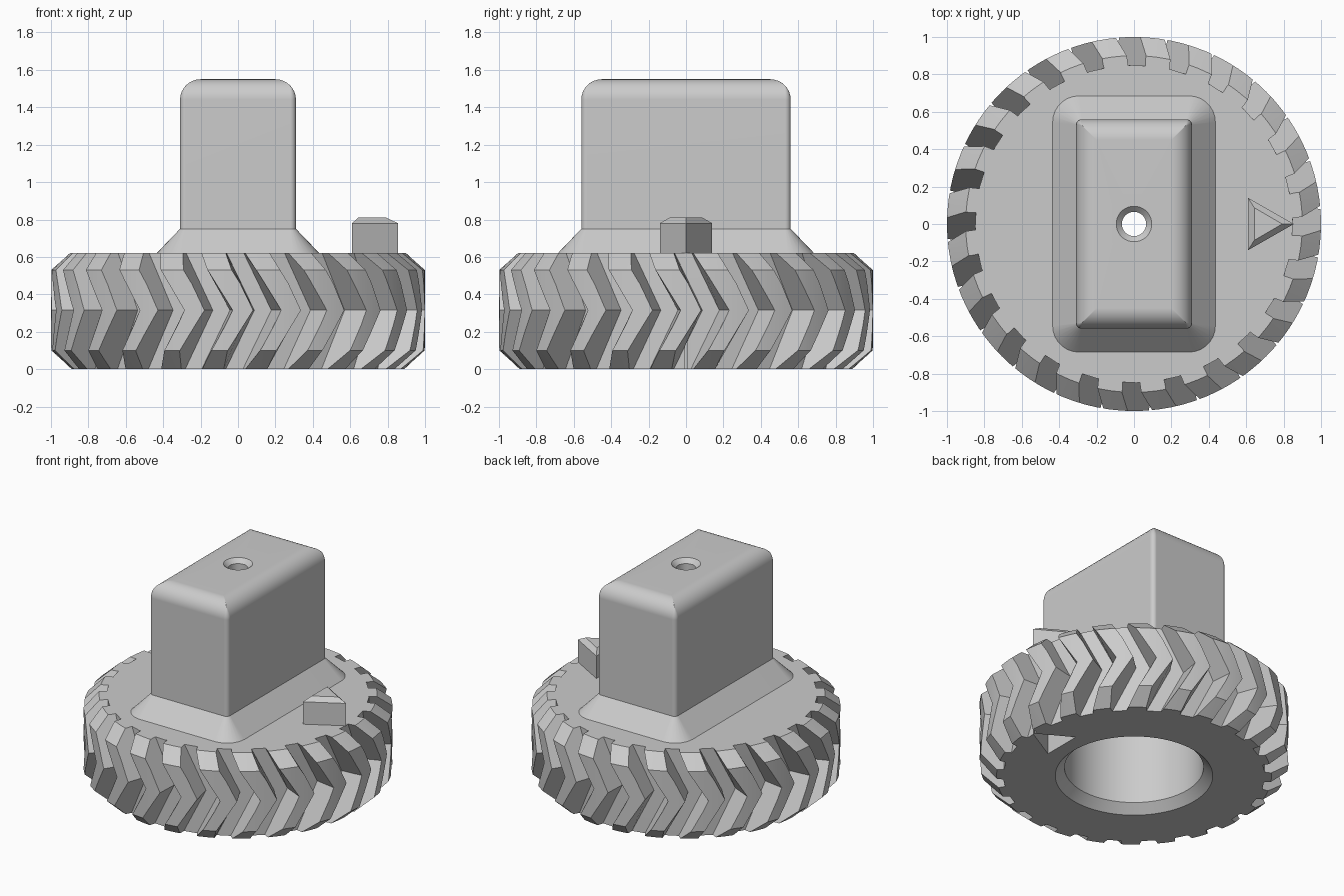
import bpy, bmesh
from math import sin, cos, pi, radians

cube = bpy.data.objects.get("Cube")
if cube:
    bpy.data.objects.remove(cube, do_unlink=True)

grey = bpy.data.materials.new("plain_grey")
grey.use_nodes = True
COLOUR = (0.6, 0.6, 0.6, 1)
grey.diffuse_color = COLOUR
grey.node_tree.nodes["Principled BSDF"].inputs["Base Color"].default_value = COLOUR


def make_object(name, bm):
    bmesh.ops.recalc_face_normals(bm, faces=bm.faces)
    mesh = bpy.data.meshes.new(name)
    bm.to_mesh(mesh)
    bm.free()
    mesh.materials.append(grey)
    obj = bpy.data.objects.new(name, mesh)
    bpy.context.collection.objects.link(obj)
    return obj


def loft(bm, rings, loop=False):
    """Skin equal-length rings; join last to first, or cap both ends."""
    rows = [[bm.verts.new(p) for p in ring] for ring in rings]
    n = len(rows[0])
    pairs = list(zip(rows, rows[1:])) + ([(rows[-1], rows[0])] if loop else [])
    for a, b in pairs:
        for i in range(n):
            j = (i + 1) % n
            bm.faces.new((a[i], a[j], b[j], b[i]))
    if not loop:
        bm.faces.new(rows[0])
        bm.faces.new(rows[-1])


def polar(r, degrees, z):
    return (r * cos(radians(degrees)), r * sin(radians(degrees)), z)


def circle(r, z, n, offset=0.0):
    return [polar(r, 360 * (i + offset) / n, z) for i in range(n)]


def rounded_rect(hx, hy, r, z, k):
    ring = []
    for c, (sx, sy) in enumerate(((1, 1), (-1, 1), (-1, -1), (1, -1))):
        for j in range(k):
            a = pi / 2 * (c + j / (k - 1))
            ring.append((sx * (hx - r) + r * cos(a), sy * (hy - r) + r * sin(a), z))
    return ring


def triangle(inset, z):
    x0, x1, y = 0.61 + inset, 0.855 - 1.9 * inset, 0.14 - 1.6 * inset
    return [(x0, -y, z), (x1, 0, z), (x0, y, z)]


def activate(obj):
    bpy.ops.object.select_all(action="DESELECT")
    obj.select_set(True)
    bpy.context.view_layer.objects.active = obj


def cut(obj, cutter):
    activate(obj)
    mod = obj.modifiers.new("cut", "BOOLEAN")
    mod.operation, mod.solver, mod.object = "DIFFERENCE", "EXACT", cutter
    bpy.ops.object.modifier_apply(modifier=mod.name)
    bpy.data.objects.remove(cutter, do_unlink=True)


def smooth(obj, angle):
    activate(obj)
    bpy.ops.object.shade_smooth_by_angle(angle=radians(angle))
    mod = obj.modifiers.new("even_shading", "WEIGHTED_NORMAL")
    mod.keep_sharp = True


TOP, MID, TEETH = 0.62, 0.315, 24

# Wheel body, turned, with the open round well underneath
bm = bmesh.new()
profile = [(0.065, TOP), (0.9, TOP), (1, 0.53), (1, 0.1), (0.89, 0),
           (0.51, 0), (0.45, 0.06), (0.45, 0.56), (0.065, 0.56)]
loft(bm, [circle(r, z, 96) for r, z in profile], loop=True)
wheel = make_object("tread_wheel", bm)

# Chevron grooves between the tread blocks
bm = bmesh.new()
for t in range(TEETH):
    rings = []
    for z in (-0.05, MID, 0.68):
        c = -81 + 360 * t / TEETH - 10 * abs(z - MID) / (TOP - MID)
        rings.append([polar(0.85, c - 3.1, z), polar(0.85, c + 3.1, z),
                      polar(1.1, c + 5, z), polar(1.1, c - 5, z)])
    loft(bm, rings)
cut(wheel, make_object("groove_cutter", bm))

# Triangular socket under the pointer
bm = bmesh.new()
loft(bm, [triangle(0, -0.1), triangle(0, 0.2)])
cut(wheel, make_object("socket_cutter", bm))
smooth(wheel, 15)

# Grip: flared foot, tall block, rounded top edge and countersunk bore
K = 8
rings = [rounded_rect(0.435, 0.685, 0.14, TOP, K), rounded_rect(0.31, 0.56, 0.03, 0.75, K)]
R = 0.11
for s in range(9):
    a = pi / 2 * s / 8
    inset = R * (1 - cos(a))
    rings.append(rounded_rect(0.31 - inset, 0.56 - inset, max(0.03 - inset, 0.002),
                              1.55 - R + R * sin(a), K))
for r, z in ((0.095, 1.55), (0.065, 1.52), (0.065, TOP)):
    rings.append(circle(r, z, 4 * K, 0.5))
bm = bmesh.new()
loft(bm, rings, loop=True)
smooth(make_object("grip", bm), 25)

# Raised pointer with chamfered top
bm = bmesh.new()
loft(bm, [triangle(0, TOP), triangle(0, 0.78), triangle(0.033, 0.81)])
make_object("pointer", bm)
